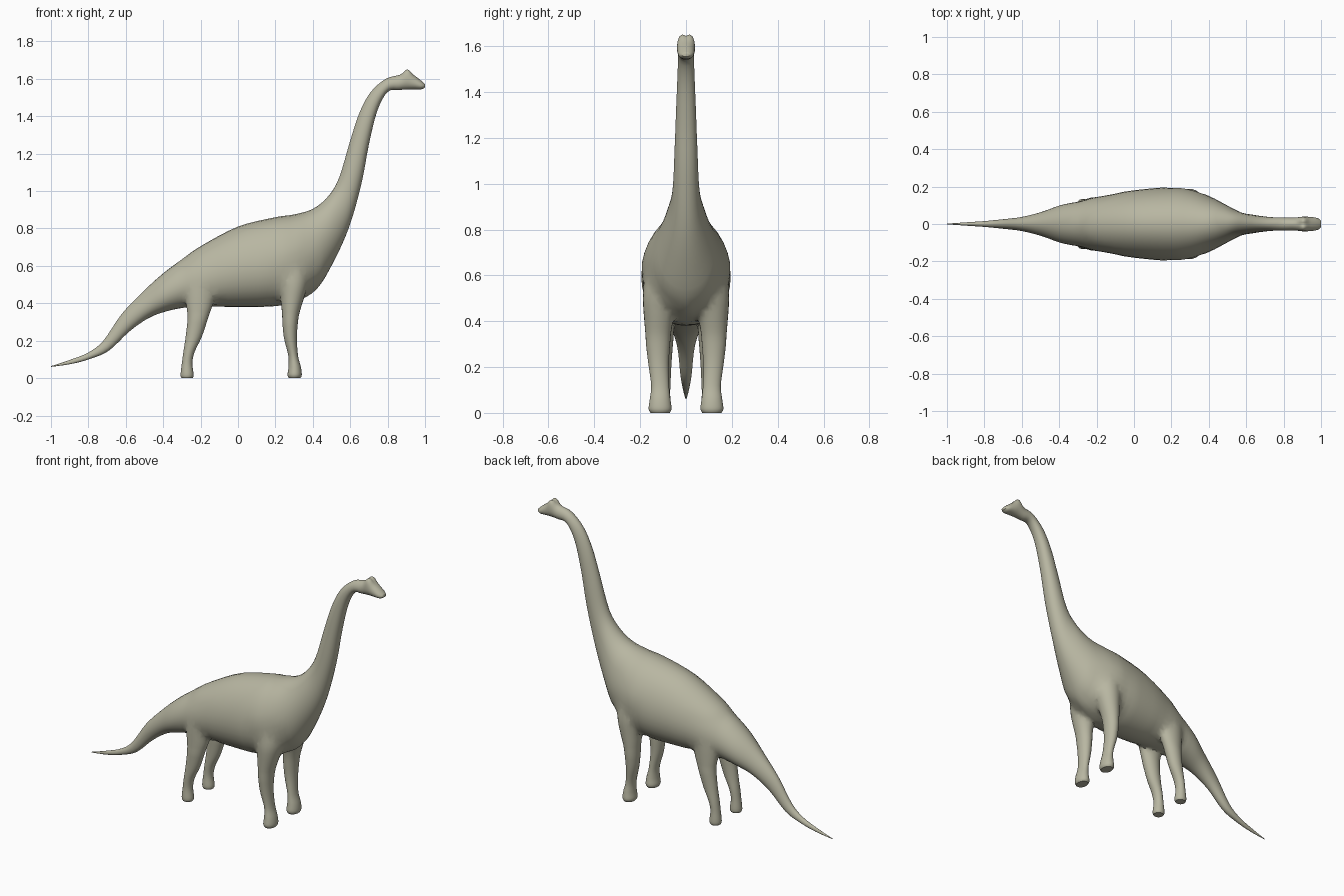
import bpy, bmesh, math
from mathutils import Vector

if "Cube" in bpy.data.objects:
    bpy.data.objects.remove(bpy.data.objects["Cube"])


def smooth_path(rows, steps):
    """Catmull-Rom interpolation through rows of numbers."""
    out = []
    n = len(rows)
    for i in range(n - 1):
        p0, p1 = rows[max(i - 1, 0)], rows[i]
        p2, p3 = rows[i + 1], rows[min(i + 2, n - 1)]
        for s in range(steps):
            t = s / steps
            out.append([0.5 * (2 * b + (c - a) * t + (2 * a - 5 * b + 4 * c - d) * t * t
                               + (3 * b - a - 3 * c + d) * t ** 3)
                        for a, b, c, d in zip(p0, p1, p2, p3)])
    out.append(list(rows[-1]))
    return out


def loft(name, rings):
    bm = bmesh.new()
    loops = [[bm.verts.new(p) for p in ring] for ring in rings]
    n = len(loops[0])
    for a, b in zip(loops, loops[1:]):
        for i in range(n):
            j = (i + 1) % n
            bm.faces.new((a[i], a[j], b[j], b[i]))
    bm.faces.new(loops[0][::-1])
    bm.faces.new(loops[-1])
    bmesh.ops.recalc_face_normals(bm, faces=bm.faces)
    me = bpy.data.meshes.new(name)
    bm.to_mesh(me)
    bm.free()
    me.materials.append(hide)
    ob = bpy.data.objects.new(name, me)
    bpy.context.collection.objects.link(ob)
    return ob


# Olive grey hide
hide = bpy.data.materials.new("hide")
hide.diffuse_color = (.48, .47, .36, 1)
hide.use_nodes = True
hide.node_tree.nodes["Principled BSDF"].inputs["Base Color"].default_value = hide.diffuse_color

# Body from tail tip to snout: top x, top z, bottom x, bottom z, half width, crest notch
BODY = [
    (-1, .064, -1, .060, .002, 0), (-.9, .097, -.89, .076, .009, 0),
    (-.8, .137, -.79, .103, .016, 0), (-.72, .20, -.69, .147, .025, 0),
    (-.62, .345, -.58, .25, .038, 0), (-.5, .47, -.48, .32, .066, 0),
    (-.4, .56, -.39, .355, .10, 0), (-.3, .635, -.3, .375, .12, 0),
    (-.2, .705, -.2, .385, .147, 0), (0, .81, 0, .38, .18, 0),
    (.2, .86, .2, .385, .197, 0), (.3, .875, .31, .41, .185, 0),
    (.4, .905, .42, .475, .145, 0), (.48, .97, .51, .62, .10, 0),
    (.54, 1.07, .595, .81, .062, 0), (.60, 1.27, .66, 1.04, .05, 0),
    (.65, 1.42, .70, 1.25, .043, 0), (.71, 1.53, .745, 1.43, .037, 0),
    (.79, 1.60, .80, 1.53, .034, 0), (.865, 1.622, .86, 1.54, .035, 0),
    (.905, 1.652, .90, 1.543, .039, 1), (.94, 1.622, .94, 1.544, .038, .3),
    (.98, 1.59, .98, 1.544, .032, 0), (1.0, 1.572, 1.0, 1.554, .018, 0),
]
SIDES = 32


def body_ring(r):
    tx, tz, bx, bz, w, notch = r
    top, bot = Vector((tx, 0, tz)), Vector((bx, 0, bz))
    mid, half = (top + bot) / 2, (top - bot) / 2
    pts = []
    for i in range(SIDES):
        a = 2 * math.pi * i / SIDES
        c, s = math.cos(a), math.sin(a)
        # egg-shaped section, widest below the middle
        k = c - .1 * s * s
        if c > 0:
            # paired brow ridges on the head
            k += notch * (.5 * s * s * c - .14 * max(0, 1 - abs(s) / .4))
        p = mid + half * k
        pts.append((p.x, w * s, p.z))
    return pts


body = loft("dinosaur_body", [body_ring(r) for r in smooth_path(BODY, 4)])

# Legs: z, centre x, centre y, radius x, radius y
FRONT = [(0, .303, .113, .031, .041), (.018, .303, .113, .038, .05),
         (.06, .303, .113, .033, .045), (.12, .295, .113, .026, .039),
         (.22, .28, .12, .035, .045), (.33, .28, .122, .045, .056),
         (.42, .29, .118, .063, .068), (.52, .30, .11, .078, .082),
         (.62, .30, .09, .065, .08)]
HIND = [(0, -.272, .1, .029, .029), (.018, -.272, .1, .035, .035),
        (.08, -.272, .1, .028, .031), (.14, -.262, .1, .03, .033),
        (.22, -.237, .1, .043, .037), (.32, -.215, .099, .055, .044),
        (.4, -.205, .095, .075, .05), (.5, -.2, .085, .08, .057),
        (.58, -.18, .06, .06, .04)]


def leg_ring(r, side):
    z, x, y, rx, ry = r
    n = 24
    return [(x + rx * math.cos(2 * math.pi * i / n),
             side * (y + ry * math.sin(2 * math.pi * i / n)), z) for i in range(n)]


# Fuse the four legs into the body
legs = []
for name, rows in (("front_leg", FRONT), ("hind_leg", HIND)):
    for side in (-1, 1):
        leg = loft(name, [leg_ring(r, side) for r in smooth_path(rows, 4)])
        mod = body.modifiers.new(name, 'BOOLEAN')
        mod.operation, mod.solver, mod.object = 'UNION', 'EXACT', leg
        legs.append(leg)
bpy.context.view_layer.objects.active = body
body.select_set(True)
for mod in list(body.modifiers):
    bpy.ops.object.modifier_apply(modifier=mod.name)
for leg in legs:
    bpy.data.objects.remove(leg)

# Soften shoulders and hips where the legs run into the belly
bm = bmesh.new()
bm.from_mesh(body.data)
bmesh.ops.remove_doubles(bm, verts=bm.verts, dist=.0015)
zone = [v for v in bm.verts if .32 < v.co.z < .65 and abs(v.co.y) > .02
        and min(abs(v.co.x - .3), abs(v.co.x + .2)) < .12]
for _ in range(5):
    bmesh.ops.smooth_vert(bm, verts=zone, factor=.5,
                          use_axis_x=True, use_axis_y=True, use_axis_z=True)
bm.to_mesh(body.data)
bm.free()
bpy.ops.object.shade_smooth_by_angle(angle=math.radians(50))
